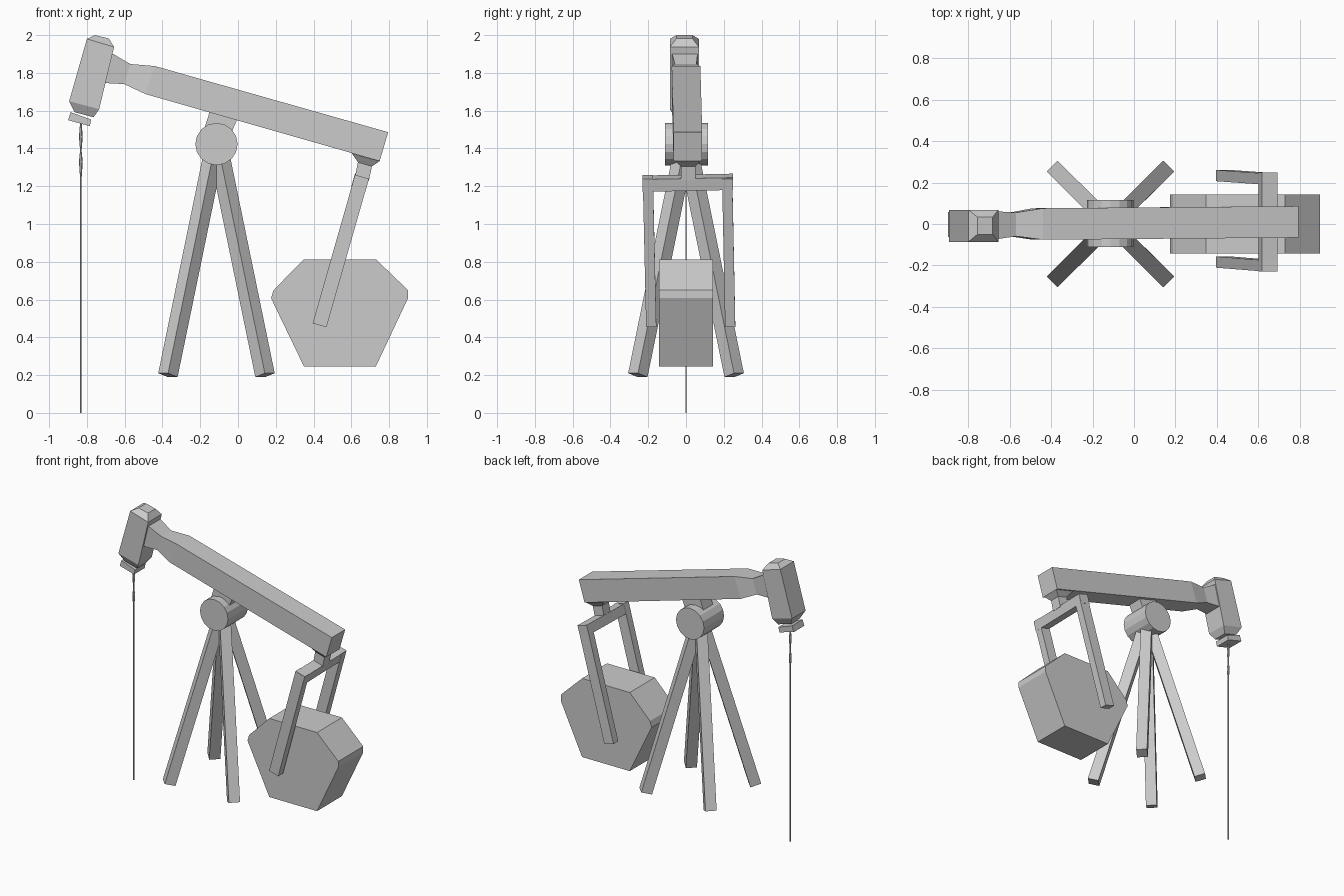
import bpy
from mathutils import Vector as V

if "Cube" in bpy.data.objects:
    bpy.data.objects.remove(bpy.data.objects["Cube"])


def loft(name, rings):
    """Skin a list of equal-length point rings and cap both ends."""
    n = len(rings[0])
    verts = [tuple(p) for r in rings for p in r]
    faces = [tuple(range(n)), tuple(range(len(verts) - n, len(verts)))]
    for k in range(len(rings) - 1):
        for i in range(n):
            a, b = k * n + i, k * n + (i + 1) % n
            faces.append((a, b, b + n, a + n))
    me = bpy.data.meshes.new(name)
    me.from_pydata(verts, [], faces)
    ob = bpy.data.objects.new(name, me)
    bpy.context.collection.objects.link(ob)
    bpy.context.view_layer.objects.active = ob
    bpy.ops.object.mode_set(mode='EDIT')
    bpy.ops.mesh.select_all(action='SELECT')
    bpy.ops.mesh.normals_make_consistent(inside=False)
    bpy.ops.object.mode_set(mode='OBJECT')
    return ob


def section(p, q, yc, half):
    """Rectangle from front-view edge p-q, spread in y."""
    return [(p[0], yc - half, p[1]), (q[0], yc - half, q[1]),
            (q[0], yc + half, q[1]), (p[0], yc + half, p[1])]


def bar(name, a, b, u, v):
    """Straight bar from a to b with half-width vectors u and v."""
    a, b, u, v = V(a), V(b), V(u), V(v)
    return loft(name, [[c - u - v, c + u - v, c + u + v, c - u + v] for c in (a, b)])


# Walking beam with pinched neck
loft("walking_beam", [
    section((0.795, 1.486), (0.75, 1.333), 0.010, 0.076),
    section((-0.44, 1.836), (-0.49, 1.688), 0.0, 0.076),
    section((-0.57, 1.847), (-0.603, 1.741), -0.002, 0.057),
    section((-0.66, 1.90), (-0.70, 1.746), -0.006, 0.067),
    section((-0.70, 1.90), (-0.74, 1.746), -0.006, 0.067),
])

# Head with chamfered top and bottom
loft("horse_head", [
    section((-0.757, 2.0), (-0.683, 1.982), -0.008, 0.042),
    section((-0.80, 1.98), (-0.656, 1.937), -0.009, 0.077),
    section((-0.894, 1.65), (-0.735, 1.608), -0.009, 0.077),
    section((-0.865, 1.592), (-0.765, 1.565), -0.008, 0.05),
])
loft("hanger_plate", [
    section((-0.886, 1.592), (-0.777, 1.553), -0.003, 0.06),
    section((-0.90, 1.55), (-0.785, 1.518), -0.003, 0.06),
])

# Polished rod with two spindle-shaped swellings
rod = [(0, .004), (1.24, .004), (1.33, .01), (1.39, .004), (1.46, .01), (1.54, .004)]
loft("pump_rod", [[(-0.832 + r * dx, r * dy, z)
                   for dx, dy in ((1, 0), (.5, .87), (-.5, .87), (-1, 0), (-.5, -.87), (.5, -.87))]
                  for z, r in rod])

# Pivot and its bracket
bpy.ops.mesh.primitive_cylinder_add(vertices=16, radius=0.112, depth=0.228,
                                    location=(-0.114, 0.003, 1.423), rotation=(1.5708, 0, 0))
bpy.context.object.name = "pivot"
loft("pivot_bracket", [
    section((-0.14, 1.66), (0.015, 1.62), 0, 0.055),
    section((-0.148, 1.60), (-0.002, 1.56), 0, 0.055),
    section((-0.18, 1.50), (-0.04, 1.47), 0, 0.055),
])

# Four splayed legs
for sx, nx in ((-1, "left"), (1, "right")):
    for sy, ny in ((-1, "front"), (1, "back")):
        foot = V((-0.114 + sx * 0.257, sy * 0.255, 0.2))
        top = V((-0.114, 0, 1.40)) + V((sx, sy, 0)) * 0.01
        side = V((-sy, sx, 0)).normalized()
        radial = side.cross(top - foot).normalized()
        bar(f"{ny}_{nx}_leg", foot, top, side * 0.037, radial * 0.037)

# Yoke hanging from the beam's tail
loft("yoke_stem", [
    section((0.603, 1.374), (0.75, 1.333), 0.010, 0.066),
    section((0.635, 1.327), (0.709, 1.305), 0.011, 0.038),
    section((0.619, 1.25), (0.693, 1.23), 0.012, 0.038),
])
across, down = V((0.962, 0, -0.275)), V((-0.275, 0, -0.962))
start = V((0.656, 0, 1.25))
mid = start + down * 0.034
bar("yoke_crossbar", mid + V((0, -0.23, -0.004)), mid + V((0, 0.248, 0.006)),
    across * 0.038, down * 0.034)
for name, y0, y1 in (("front_yoke_arm", -0.202, -0.184), ("back_yoke_arm", 0.218, 0.234)):
    bar(name, start + V((0, y0, 0)), (0.432, y1, 0.464), across * 0.038, (0, 0.027, 0))

# Counterweight
outline = [(.349, .813), (.73, .813), (.90, .65), (.90, .607),
           (.73, .246), (.349, .246), (.175, .607), (.188, .65)]
loft("counterweight", [[(x, y, z) for x, z in outline] for y in (-0.142, 0.142)])
